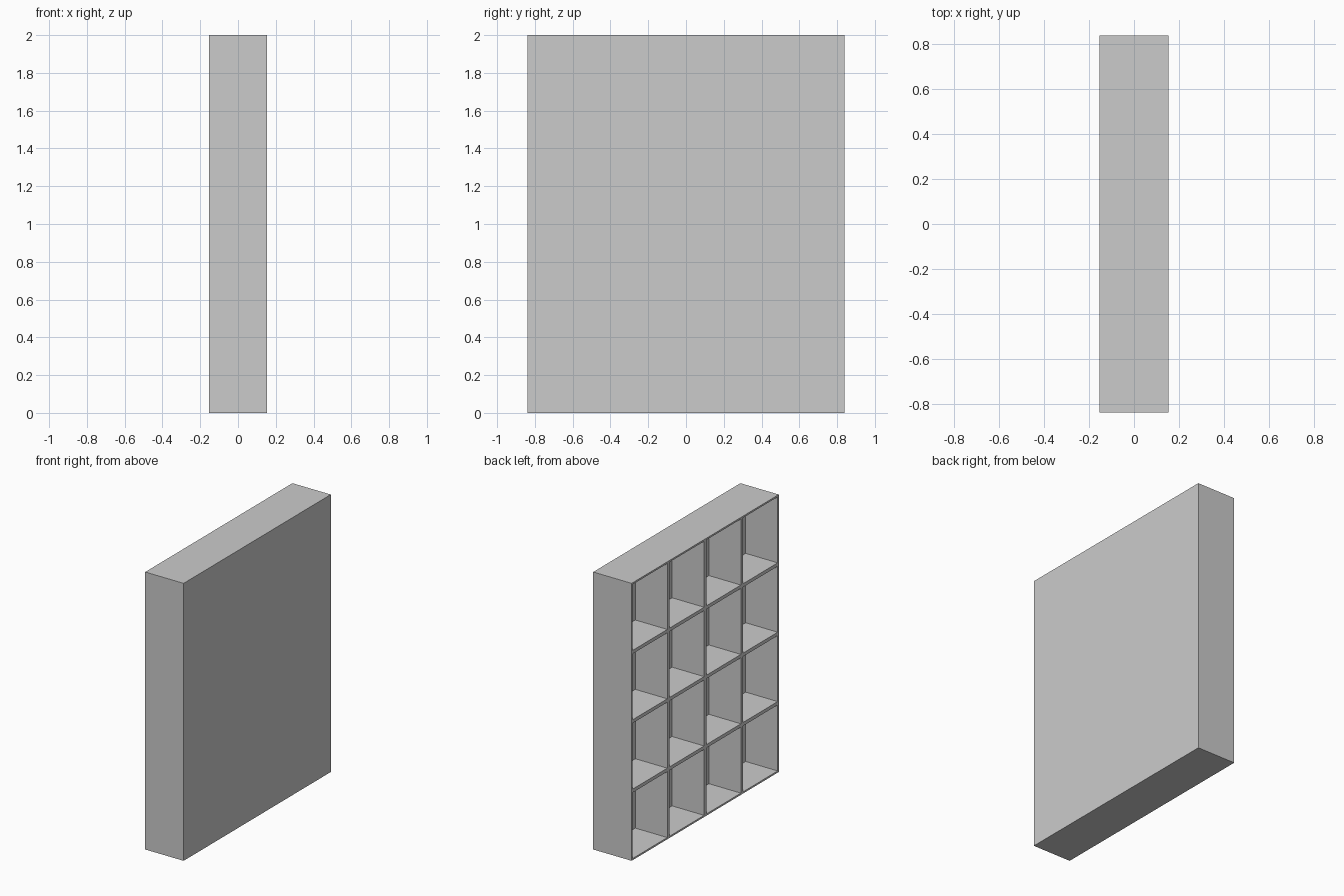
import bpy, bmesh
from mathutils import Matrix, Vector

if "Cube" in bpy.data.objects:
    bpy.data.objects.remove(bpy.data.objects["Cube"])

W, D, H = 1.676, 0.306, 2.0      # width (y), depth (x), height (z)
WALL = 0.0125                    # half divider / outer frame thickness
CELL_DEPTH = 0.255               # cubbies open towards -x
N = 4                            # cubbies per row and column

bm = bmesh.new()

# Front sheet of N x N faces, turned upright to face -x
bmesh.ops.create_grid(bm, x_segments=N, y_segments=N, size=0.5)
for v in bm.verts:
    y, z = v.co.x, v.co.y
    v.co = Vector((-D / 2, y * W, (z + 0.5) * H))
bmesh.ops.reverse_faces(bm, faces=bm.faces[:])
bm.normal_update()
cells = bm.faces[:]

# Solid case: pull the sheet's outline back, close it with the rear panel
border = [e for e in bm.edges if e.is_boundary]
side = bmesh.ops.extrude_edge_only(bm, edges=border)["geom"]
bmesh.ops.translate(bm, vec=(D, 0, 0),
                    verts=[g for g in side if isinstance(g, bmesh.types.BMVert)])
bmesh.ops.holes_fill(bm, edges=[e for e in bm.edges if e.is_boundary], sides=0)
bmesh.ops.recalc_face_normals(bm, faces=bm.faces[:])

# Cubbies: inset each cell, then sink it into the case
bmesh.ops.inset_individual(bm, faces=cells, thickness=WALL, use_even_offset=True)
for f in bmesh.ops.extrude_discrete_faces(bm, faces=cells)["faces"]:
    bmesh.ops.translate(bm, vec=(CELL_DEPTH, 0, 0), verts=f.verts[:])
bmesh.ops.dissolve_limit(bm, angle_limit=0.01, verts=bm.verts[:], edges=bm.edges[:])

mesh = bpy.data.meshes.new("cubby_shelf")
bm.to_mesh(mesh)
bm.free()
bpy.context.collection.objects.link(bpy.data.objects.new("cubby_shelf", mesh))
